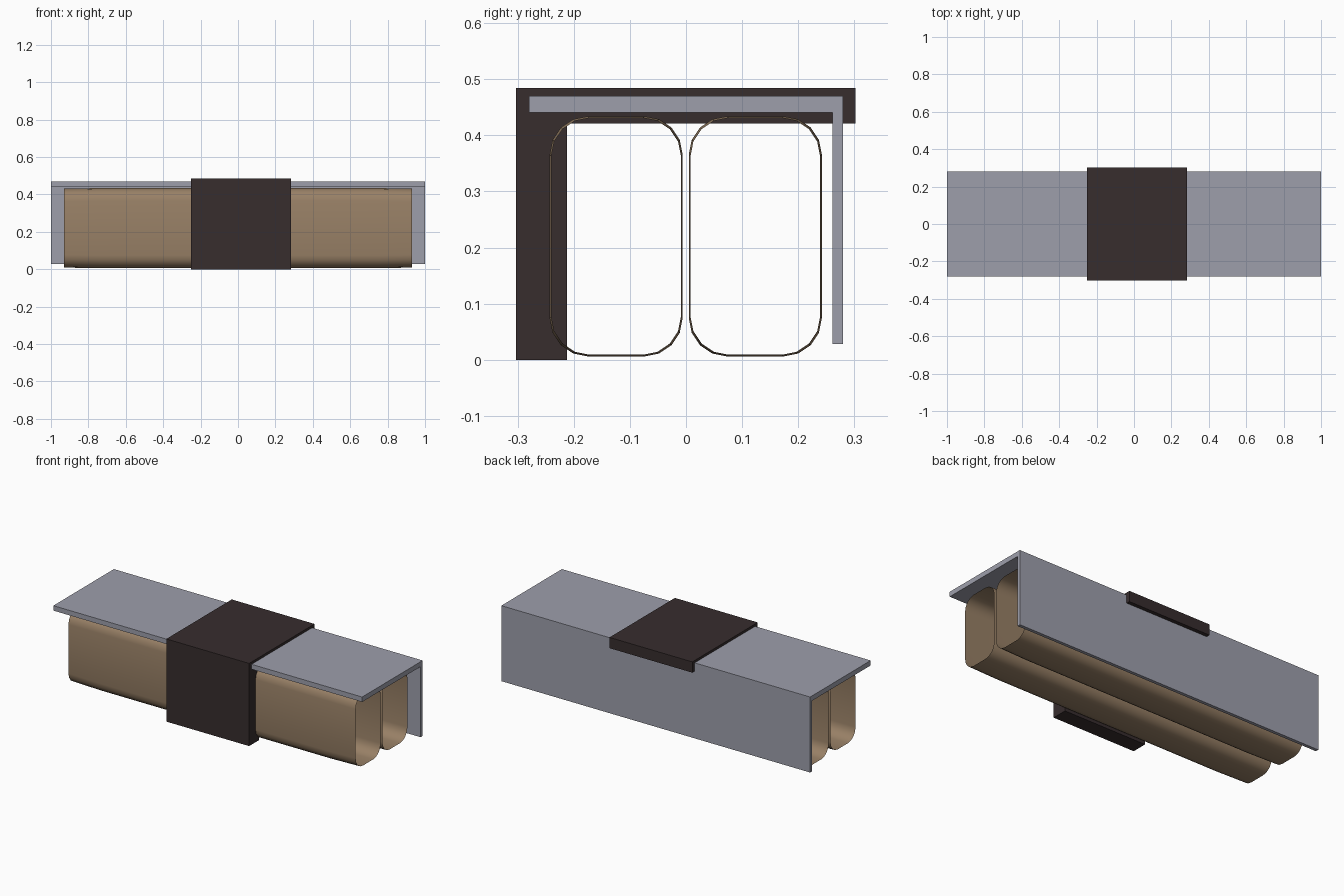
import bpy, bmesh, math

if "Cube" in bpy.data.objects:
    bpy.data.objects.remove(bpy.data.objects["Cube"])


def material(name, rgb):
    m = bpy.data.materials.new(name)
    m.diffuse_color = (*rgb, 1)
    m.use_nodes = True
    m.node_tree.nodes["Principled BSDF"].inputs["Base Color"].default_value = m.diffuse_color
    return m


GREY = material("grey_panel", (0.34, 0.345, 0.41))
DARK = material("dark_brown", (0.038, 0.026, 0.027))
TAN = material("tan_tube", (0.32, 0.22, 0.135))


def finish(name, bm, mat):
    bmesh.ops.recalc_face_normals(bm, faces=bm.faces)
    me = bpy.data.meshes.new(name)
    bm.to_mesh(me)
    bm.free()
    me.materials.append(mat)
    ob = bpy.data.objects.new(name, me)
    bpy.context.collection.objects.link(ob)
    return ob


def extrude_x(name, profile, x0, x1, mat):
    """Closed (y, z) profile extruded along x."""
    bm = bmesh.new()
    face = bm.faces.new([bm.verts.new((x0, y, z)) for y, z in profile])
    ext = bmesh.ops.extrude_face_region(bm, geom=[face])["geom"]
    bmesh.ops.translate(bm, vec=(x1 - x0, 0, 0),
                        verts=[v for v in ext if isinstance(v, bmesh.types.BMVert)])
    return finish(name, bm, mat)


def box(name, x, y, z, mat):
    return extrude_x(name, [(y[0], z[0]), (y[1], z[0]), (y[1], z[1]), (y[0], z[1])], *x, mat)


# Grey top board and back board
box("top_board", (-1, 1), (-0.28, 0.28), (0.441, 0.47), GREY)
box("back_board", (-1, 1), (0.261, 0.28), (0.028, 0.441), GREY)

# Dark L-shaped wrap over the top and down the front
extrude_x("dark_wrap", [(-0.303, 0), (-0.212, 0), (-0.212, 0.421), (0.302, 0.421),
                        (0.302, 0.484), (-0.303, 0.484)], -0.252, 0.284, DARK)


def rounded_rect(cy, cz, hw, hh, r, seg=4):
    pts = []
    for k, (sy, sz) in enumerate([(1, 1), (-1, 1), (-1, -1), (1, -1)]):
        for i in range(seg + 1):
            a = math.pi / 2 * (k + i / seg)
            pts.append((cy + sy * (hw - r) + r * math.cos(a),
                        cz + sz * (hh - r) + r * math.sin(a)))
    return pts


# Open-ended tubes, bulging very slightly between the ends
for name, cy in (("front_tube", -0.1245), ("back_tube", 0.1235)):
    bm = bmesh.new()
    rings = []
    for x, grow in ((-0.93, 0), (-0.74, 0.003), (0.74, 0.003), (0.93, 0)):
        prof = rounded_rect(cy, 0.22, 0.1155 + grow, 0.211 + grow, 0.068)
        rings.append([bm.verts.new((x, y, z)) for y, z in prof])
    n = len(rings[0])
    for a, b in zip(rings, rings[1:]):
        for i in range(n):
            j = (i + 1) % n
            bm.faces.new((a[i], a[j], b[j], b[i]))
    ob = finish(name, bm, TAN)
    for p in ob.data.polygons:
        p.use_smooth = True
